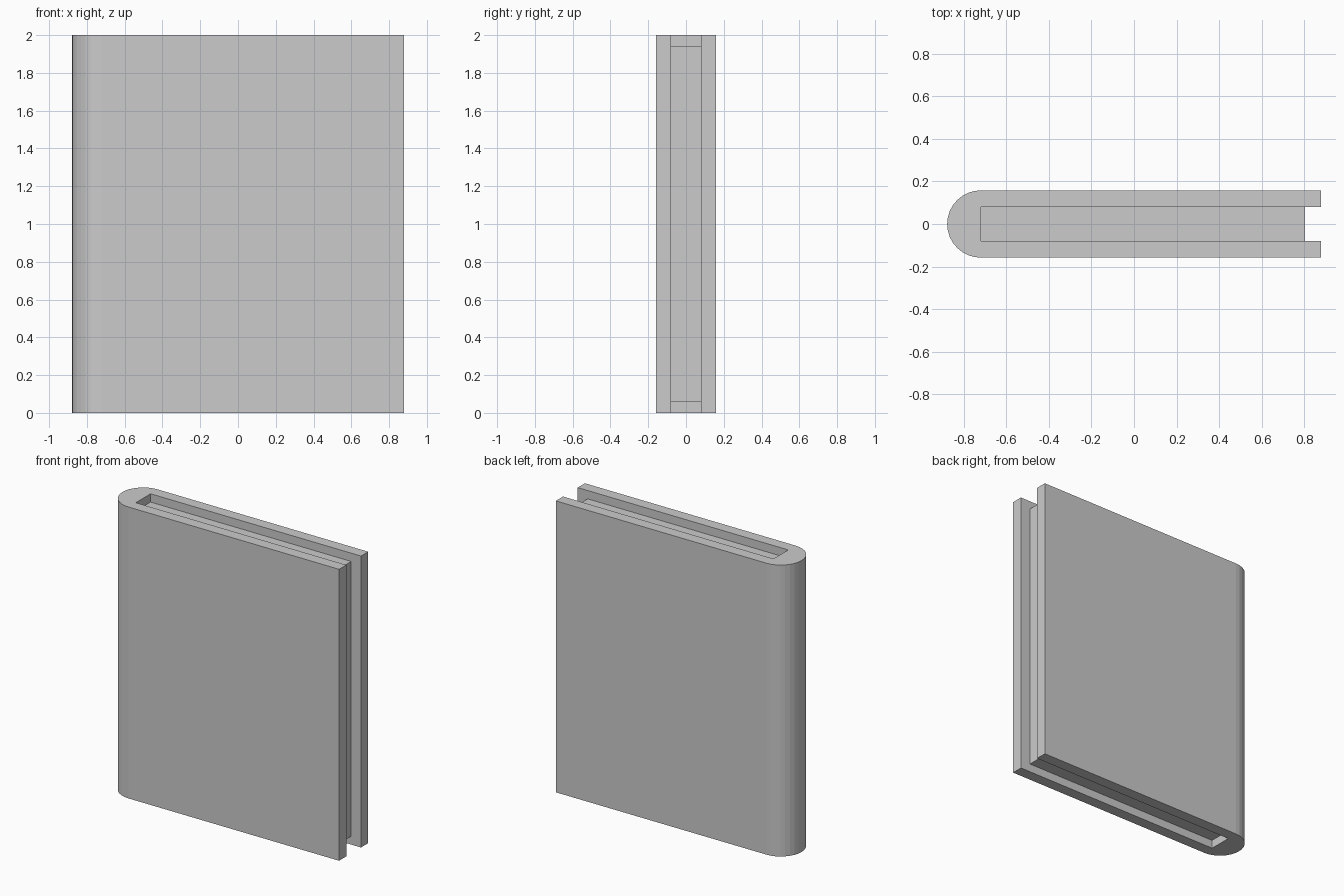
import bpy, bmesh, math

if "Cube" in bpy.data.objects:
    bpy.data.objects.remove(bpy.data.objects["Cube"])

H = 2.0          # cover height
X_HINGE = -0.72  # where the spine meets the boards
X_EDGE = 0.878   # fore edge of the boards
R = 0.158        # half thickness of the closed book
INNER = 0.08     # half thickness of the page block


def prism(name, outline, z0, z1):
    """Extrude a counter-clockwise xy outline from z0 to z1."""
    bm = bmesh.new()
    face = bm.faces.new([bm.verts.new((x, y, z0)) for x, y in outline])
    ext = bmesh.ops.extrude_face_region(bm, geom=[face])
    top = [v for v in ext["geom"] if isinstance(v, bmesh.types.BMVert)]
    bmesh.ops.translate(bm, verts=top, vec=(0, 0, z1 - z0))
    bmesh.ops.recalc_face_normals(bm, faces=bm.faces)
    mesh = bpy.data.meshes.new(name)
    bm.to_mesh(mesh)
    bm.free()
    obj = bpy.data.objects.new(name, mesh)
    bpy.context.collection.objects.link(obj)
    return obj


def rect(x0, x1, y0, y1):
    return [(x0, y0), (x1, y0), (x1, y1), (x0, y1)]


# Rounded spine: half disc in plan
steps = 16
arc = [math.pi / 2 + math.pi * i / steps for i in range(steps + 1)]
prism("spine", [(X_HINGE + R * math.cos(a), R * math.sin(a)) for a in arc], 0, H)

# Front and back boards
prism("front_board", rect(X_HINGE, X_EDGE, -R, -INNER), 0, H)
prism("back_board", rect(X_HINGE, X_EDGE, INNER, R), 0, H)

# Page block, recessed on its three open sides
prism("pages", rect(X_HINGE, 0.803, -INNER, INNER), 0.057, H - 0.057)
